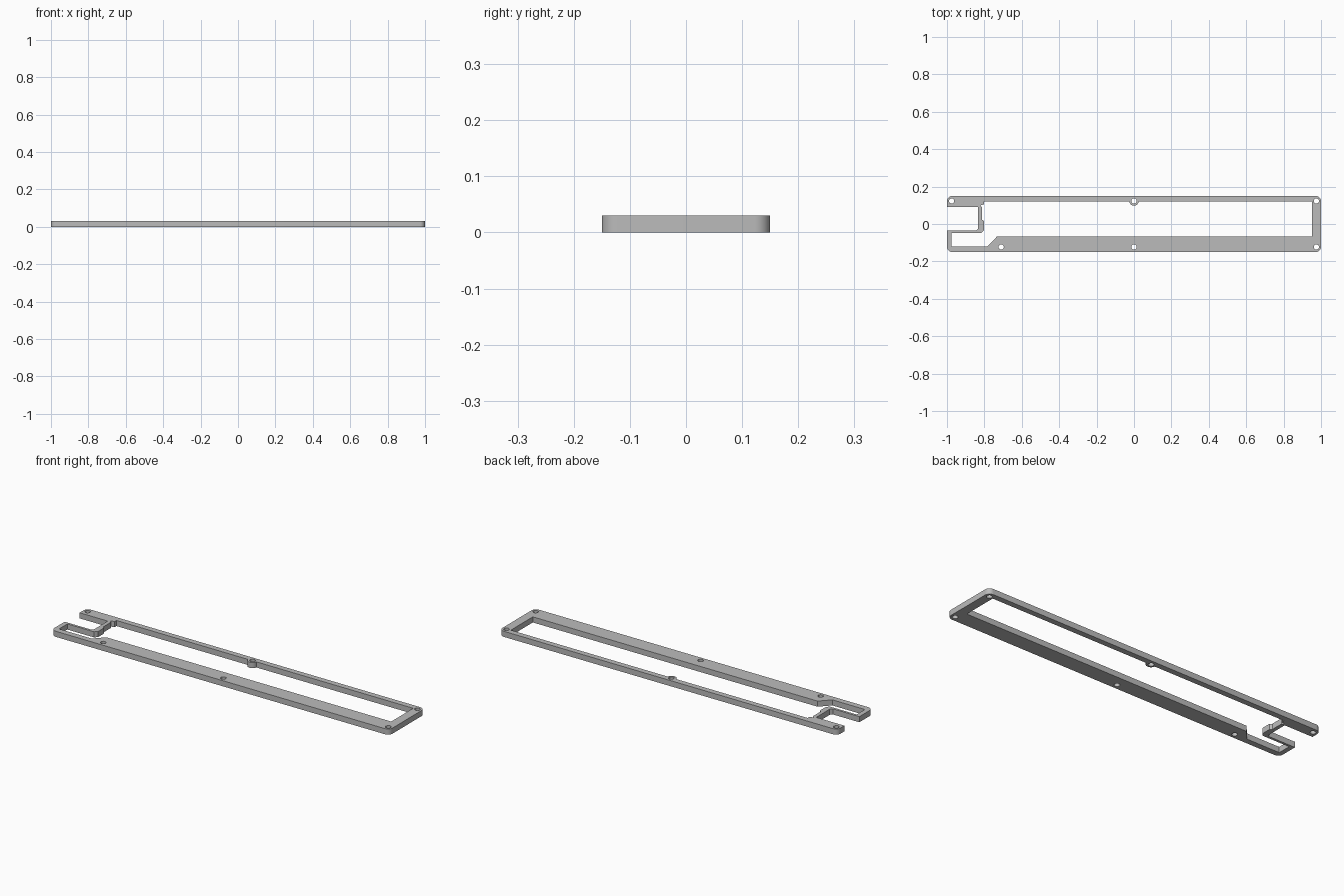
import bpy, bmesh
from math import sin, cos, pi, radians

if "Cube" in bpy.data.objects:
    bpy.data.objects.remove(bpy.data.objects["Cube"], do_unlink=True)

HEIGHT = 0.03
HALF_W = 0.15
CORNER = 0.028
HOLE_R = 0.014
HOLE_Y = 0.123


def arc(cx, cy, r, start, end, steps):
    angles = [radians(start + (end - start) * i / steps) for i in range(steps + 1)]
    return [(cx + r * cos(a), cy + r * sin(a)) for a in angles]


def corner(sx, sy, start):
    return arc(sx * (1 - CORNER), sy * (HALF_W - CORNER), CORNER, start, start + 90, 8)


# Outer outline, with a slot opening on the model's right end
outer = (corner(1, -1, -90) + corner(1, 1, 0) + corner(-1, 1, 90)
         + [(-1, 0.09), (-0.833, 0.09), (-0.833, -0.024), (-0.845, -0.036), (-1, -0.036)]
         + corner(-1, -1, 180))

# Long window, with a round boss on the back rail and a chamfered front rail
inner = ([(-0.803, 0.12), (-0.803, 0.105), (-0.823, 0.099), (-0.813, 0.09),
          (-0.813, 0.024), (-0.803, 0.015), (-0.803, -0.034), (-0.817, -0.049),
          (-0.975, -0.049), (-0.975, -0.119), (-0.782, -0.119), (-0.732, -0.066),
          (0.952, -0.066), (0.952, 0.12)]
         + arc(0, HOLE_Y, 0.025, -7, -173, 14))

# Screw holes
holes = [(x, HOLE_Y) for x in (-0.975, 0, 0.975)]
holes += [(x, -HOLE_Y) for x in (-0.71, 0, 0.975)]
loops = [outer, inner] + [arc(x, y, HOLE_R, 0, 345, 23) for x, y in holes]

# Flat frame extruded from the outlines
curve = bpy.data.curves.new("frame_profile", "CURVE")
curve.dimensions = "2D"
curve.fill_mode = "BOTH"
curve.extrude = HEIGHT / 2
for pts in loops:
    spline = curve.splines.new("POLY")
    spline.points.add(len(pts) - 1)
    for point, (x, y) in zip(spline.points, pts):
        point.co = (x, y, 0, 1)
    spline.use_cyclic_u = True

frame = bpy.data.objects.new("mounting_frame", curve)
bpy.context.collection.objects.link(frame)
bpy.ops.object.select_all(action="DESELECT")
frame.select_set(True)
bpy.context.view_layer.objects.active = frame
bpy.ops.object.convert(target="MESH")
frame = bpy.context.view_layer.objects.active

# Weld caps to walls and stand the frame on the ground
bm = bmesh.new()
bm.from_mesh(frame.data)
bmesh.ops.remove_doubles(bm, verts=bm.verts, dist=0.0001)
bmesh.ops.translate(bm, verts=bm.verts, vec=(0, 0, HEIGHT / 2))
bmesh.ops.recalc_face_normals(bm, faces=bm.faces)
bm.to_mesh(frame.data)
bm.free()

# Plain grey finish
grey = bpy.data.materials.new("light_grey")
grey.use_nodes = True
colour = (0.5, 0.5, 0.5, 1)
grey.diffuse_color = colour
grey.node_tree.nodes["Principled BSDF"].inputs["Base Color"].default_value = colour
frame.data.materials.clear()
frame.data.materials.append(grey)
bpy.ops.object.shade_smooth_by_angle(angle=radians(30))
